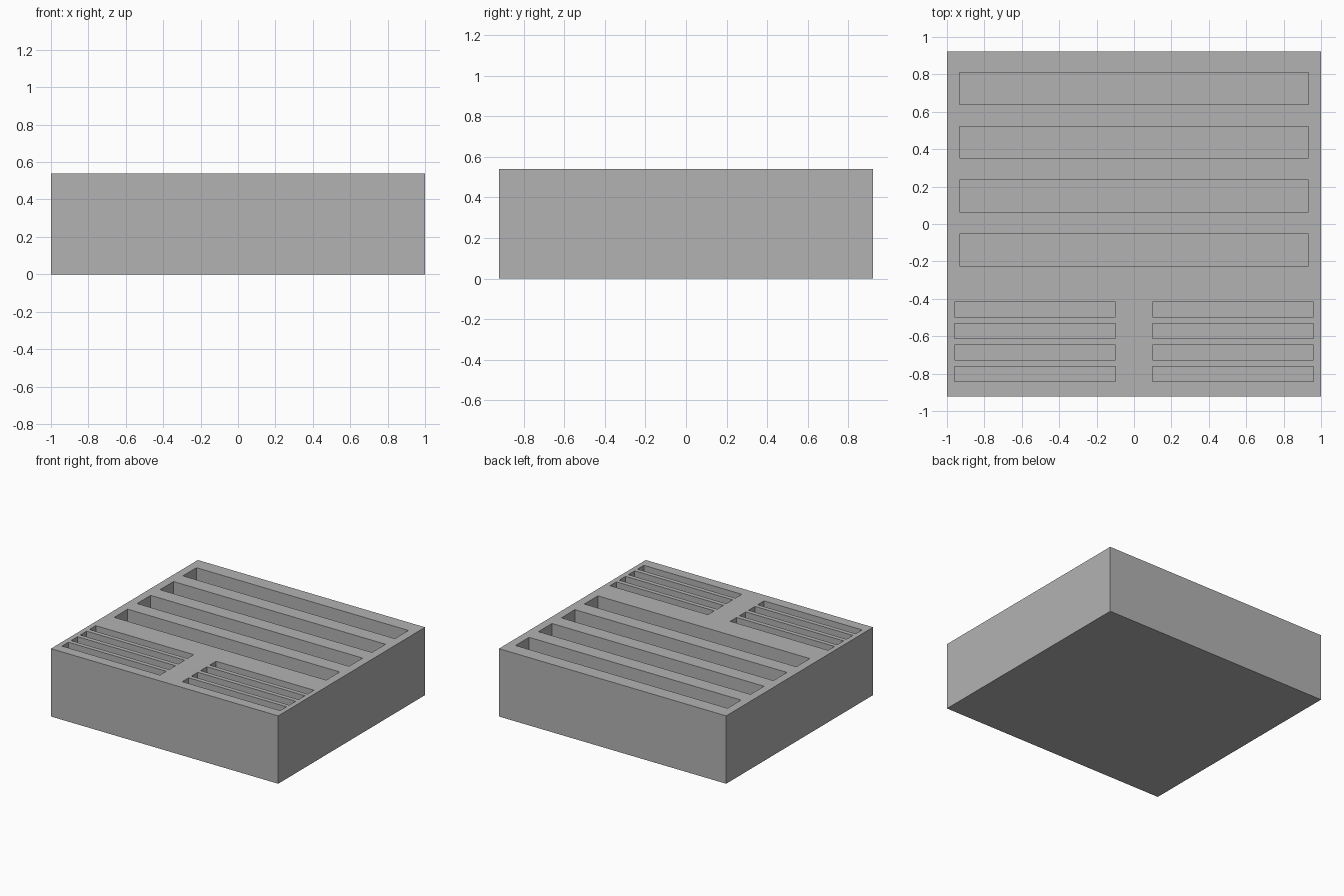
import bpy
import bmesh
from mathutils import Matrix, Vector

cube = bpy.data.objects.get("Cube")
if cube:
    bpy.data.objects.remove(cube, do_unlink=True)

HEIGHT = 0.54
FLOOR = 0.08

grey = bpy.data.materials.new("plain grey")
grey.use_nodes = True
grey.diffuse_color = (0.45, 0.45, 0.45, 1)
grey.node_tree.nodes["Principled BSDF"].inputs["Base Color"].default_value = grey.diffuse_color


def add_box(bm, low, high):
    low, high = Vector(low), Vector(high)
    matrix = Matrix.Translation((low + high) / 2) @ Matrix.Diagonal((*(high - low), 1))
    bmesh.ops.create_cube(bm, size=1, matrix=matrix)


def make_object(name, bm):
    mesh = bpy.data.meshes.new(name)
    bm.to_mesh(mesh)
    bm.free()
    mesh.materials.append(grey)
    obj = bpy.data.objects.new(name, mesh)
    bpy.context.collection.objects.link(obj)
    return obj


# Solid block
bm = bmesh.new()
add_box(bm, (-1, -0.923, 0), (1, 0.923, HEIGHT))
block = make_object("slotted_block", bm)

# Slot cutter: four wide slots behind, two mirrored banks of narrow slots in front
bm = bmesh.new()
for i in range(4):
    y = 0.725 - 0.288 * i
    add_box(bm, (-0.933, y - 0.085, FLOOR), (0.933, y + 0.085, HEIGHT + 0.1))
    y = -0.456 - 0.115 * i
    for left, right in ((-0.96, -0.098), (0.098, 0.96)):
        add_box(bm, (left, y - 0.04, FLOOR), (right, y + 0.04, HEIGHT + 0.1))
cutter = make_object("slot_cutter", bm)
cutter.hide_render = True

# Cut the slots, then drop the cutter
cut = block.modifiers.new("slots", 'BOOLEAN')
cut.operation = 'DIFFERENCE'
cut.solver = 'EXACT'
cut.object = cutter
bpy.context.view_layer.objects.active = block
block.select_set(True)
bpy.ops.object.modifier_apply(modifier=cut.name)
bpy.data.objects.remove(cutter, do_unlink=True)
